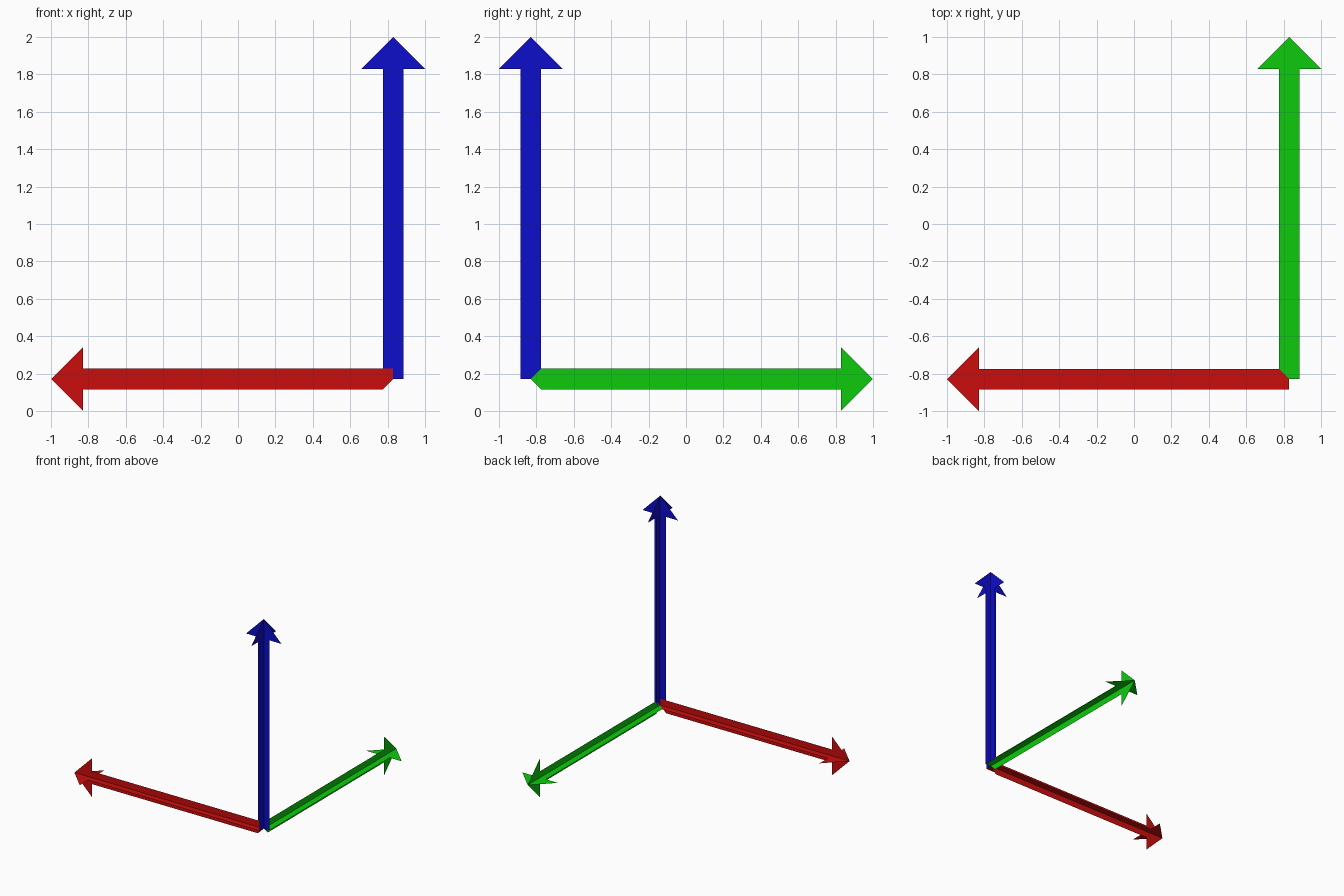
import bpy
from mathutils import Vector

if "Cube" in bpy.data.objects:
    bpy.data.objects.remove(bpy.data.objects["Cube"])

ORIGIN = Vector((0.83, -0.83, 0.172))
LENGTH = 1.829      # origin to tip
HALF = 0.056        # shaft half width
HEAD = 0.171        # head half width and head length


def material(name, colour):
    m = bpy.data.materials.new(name)
    m.diffuse_color = (*colour, 1)
    m.use_nodes = True
    m.node_tree.nodes["Principled BSDF"].inputs["Base Color"].default_value = m.diffuse_color
    return m


def arrow(name, direction, sides, mat):
    """Two crossed flat arrows; sides = (left, left_cut, right, right_cut) per blade."""
    d = Vector(direction)
    verts, faces = [], []
    for side, cut_plus, cut_minus in sides:
        s = Vector(side)
        neck = LENGTH - HEAD
        start_p = HALF if cut_plus else 0      # mitred or square shaft end
        start_m = HALF if cut_minus else 0
        # shaft, split on its centre line, then the head
        shaft = [(0, 0), (start_m, -HALF), (neck, -HALF), (neck, HALF), (start_p, HALF)]
        head = [(neck, -HEAD), (LENGTH, 0), (neck, HEAD)]
        for outline in (shaft, head):
            base = len(verts)
            verts += [ORIGIN + d * a + s * b for a, b in outline]
            faces.append(range(base, base + len(outline)))
    mesh = bpy.data.meshes.new(name)
    mesh.from_pydata(verts, [], [list(f) for f in faces])
    mesh.materials.append(mat)
    bpy.context.collection.objects.link(bpy.data.objects.new(name, mesh))


X, Y, Z = (1, 0, 0), (0, 1, 0), (0, 0, 1)

# Each blade: side direction, mitre on its plus side, mitre on its minus side
arrow("red_arrow", (-1, 0, 0), [(Y, True, False), (Z, False, True)],
      material("red", (0.6, 0.004, 0.004)))
arrow("green_arrow", Y, [(X, False, True), (Z, True, True)],
      material("green", (0.004, 0.6, 0.004)))
arrow("blue_arrow", Z, [(X, False, True), (Y, False, False)],
      material("blue", (0.004, 0.004, 0.6)))
